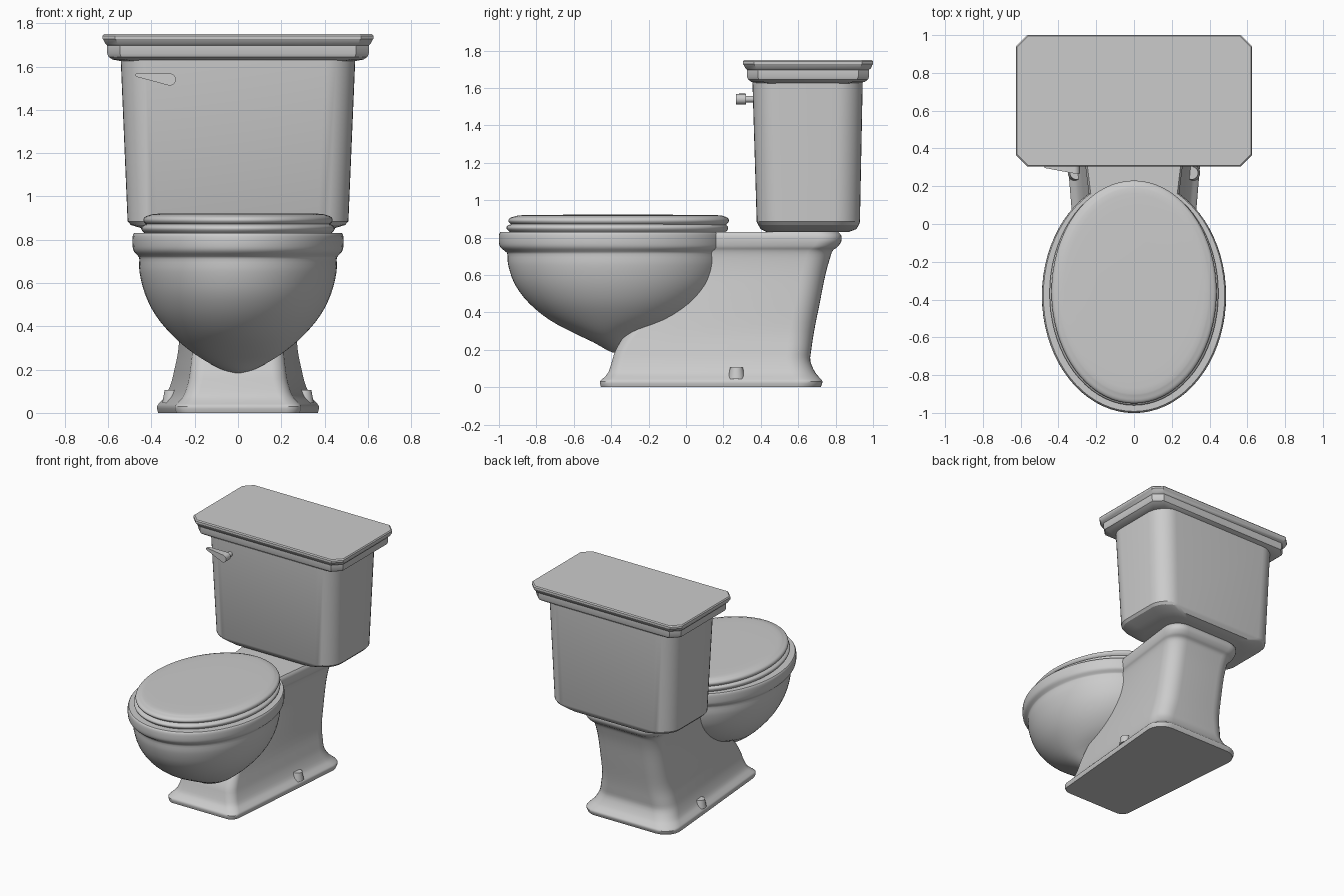
import bpy, bmesh, math
from mathutils import Vector

if "Cube" in bpy.data.objects:
    bpy.data.objects.remove(bpy.data.objects["Cube"])


def finish(name, bm, angle=35):
    bmesh.ops.recalc_face_normals(bm, faces=bm.faces)
    me = bpy.data.meshes.new(name)
    bm.to_mesh(me)
    bm.free()
    ob = bpy.data.objects.new(name, me)
    bpy.context.collection.objects.link(ob)
    bpy.ops.object.select_all(action='DESELECT')
    ob.select_set(True)
    bpy.context.view_layer.objects.active = ob
    bpy.ops.object.shade_smooth_by_angle(angle=math.radians(angle))
    return ob


def loft(name, rings, angle=35):
    """Skin a stack of equal-length point rings and cap both ends."""
    bm = bmesh.new()
    rows = [[bm.verts.new(p) for p in r] for r in rings]
    n = len(rows[0])
    for a, b in zip(rows, rows[1:]):
        for i in range(n):
            j = (i + 1) % n
            bm.faces.new((a[i], a[j], b[j], b[i]))
    bm.faces.new(rows[0][::-1])
    bm.faces.new(rows[-1])
    return finish(name, bm, angle)


def refine(rows, k=3):
    """Catmull-Rom interpolation between profile rows."""
    out = []
    for i in range(len(rows) - 1):
        p0, p1, p2 = rows[max(i - 1, 0)], rows[i], rows[i + 1]
        p3 = rows[min(i + 2, len(rows) - 1)]
        for s in range(k):
            t = s / k
            out.append([0.5 * (2 * b + (c - a) * t + (2 * a - 5 * b + 4 * c - d) * t * t
                               + (3 * b - a - 3 * c + d) * t ** 3)
                        for a, b, c, d in zip(p0, p1, p2, p3)])
    return out + [list(rows[-1])]


def oval(z, yf, yb, w, n=72):
    c, h = (yf + yb) / 2, (yb - yf) / 2
    return [(w * math.cos(2 * math.pi * i / n), c + h * math.sin(2 * math.pi * i / n), z)
            for i in range(n)]


def box_ring(z, yf, yb, wf, wb, rf, rb, seg=8):
    """Rounded trapezoid outline: front/back y, half widths and corner radii."""
    cor = [Vector(c) for c in ((-wf, yf), (wf, yf), (wb, yb), (-wb, yb))]
    pts = []
    for i, r in enumerate((rf, rf, rb, rb)):
        p = cor[i]
        a = p + (cor[i - 1] - p).normalized() * r
        b = p + (cor[(i + 1) % 4] - p).normalized() * r
        for s in range(seg + 1):
            t = s / seg
            # conic blend close to a circular arc
            w0, w1, w2 = (1 - t) ** 2, 1.414 * t * (1 - t), t * t
            q = (a * w0 + p * w1 + b * w2) / (w0 + w1 + w2)
            pts.append((q.x, q.y, z))
    return pts


# Bowl: z, front y, back y, half width
bowl = [(.185, -.39, -.33, .02), (.20, -.425, -.30, .075), (.24, -.495, -.28, .15),
        (.29, -.60, -.20, .225), (.36, -.73, -.02, .305), (.45, -.84, .10, .38),
        (.55, -.915, .175, .43), (.65, -.95, .205, .455), (.71, -.955, .207, .456),
        (.725, -.965, .212, .462), (.745, -.99, .235, .48), (.77, -1.0, .24, .487),
        (.815, -1.0, .24, .487), (.83, -.992, .235, .48)]
loft("bowl", [oval(*r) for r in refine(bowl)])

# Pedestal with flared foot and rear deck: z, front y, back y, half widths
ped = [(0, -.455, .72, .28, .38), (.03, -.46, .73, .285, .385), (.05, -.44, .715, .27, .37),
       (.08, -.415, .69, .245, .345), (.14, -.395, .665, .225, .32),
       (.20, -.375, .67, .215, .305), (.30, -.31, .685, .205, .285),
       (.45, -.15, .715, .20, .28), (.60, 0, .745, .20, .28), (.69, .05, .77, .205, .285),
       (.73, .05, .785, .21, .295), (.75, .05, .81, .22, .31), (.78, .05, .83, .225, .32),
       (.81, .05, .83, .225, .32), (.83, .05, .815, .215, .31)]
loft("pedestal", [box_ring(*r, .06, .13) for r in refine(ped)])

# Seat ring and seat cover
seat = [(.825, -.935, .205, .425), (.838, -.952, .22, .44), (.85, -.96, .225, .447),
        (.862, -.955, .222, .443), (.872, -.935, .205, .425)]
loft("seat", [oval(*r) for r in refine(seat)], 50)
cover = [(.868, -.93, .215, .42), (.88, -.945, .225, .433), (.892, -.95, .23, .437),
         (.905, -.94, .222, .43), (.913, -.915, .205, .41), (.92, -.87, .16, .37),
         (.922, -.65, -.08, .2)]
loft("seat_cover", [oval(*r) for r in refine(cover)], 50)

# Tank: z, front y, back y, half width, corner radius
tank = [(.83, .43, .87, .34, .14), (.845, .40, .91, .42, .14), (.868, .385, .925, .495, .14),
        (.885, .378, .93, .51, .14), (1.64, .355, .945, .542, .14)]
loft("tank", [box_ring(z, a, b, w, w, r, r) for z, a, b, w, r in tank], 25)

# Tank lid with chamfered corners: z, outward inset
lid = [(1.625, .085), (1.632, .045), (1.645, .027), (1.66, .021), (1.697, .021), (1.705, .012),
       (1.722, .004), (1.728, 0), (1.742, 0), (1.75, .006)]
loft("tank_lid", [box_ring(z, .305 + i, 1 - i, .625 - i, .625 - i, .058, .058, 1)
                  for z, i in lid], 30)


def cone(name, center, r1, r2, depth, turn=0):
    bm = bmesh.new()
    bmesh.ops.create_cone(bm, cap_ends=True, segments=24, radius1=r1, radius2=r2, depth=depth)
    ob = finish(name, bm)
    ob.location = center
    ob.rotation_euler.x = turn
    return ob


# Floor bolt caps
for side, s in (("left", -1), ("right", 1)):
    cone(side + "_bolt_cap", (s * .305, .27, .075), .045, .034, .06)

# Flush lever: stem and teardrop handle tapering to a thin tip
cone("lever_stem", (-.315, .34, 1.54), .018, .018, .09, math.pi / 2)
arc = [math.radians(-100 + 200 * i / 16) for i in range(17)]
outline = [(-.315 + .028 * math.cos(a), 1.54 + .028 * math.sin(a)) for a in arc]
outline += [(-.46, 1.57), (-.473, 1.566), (-.473, 1.556), (-.46, 1.55)]
front = [(x, .267 + .03 * min(1, max(0, (-.315 - x) / .16)), z) for x, z in outline]
back = [(x, .322 - .005 * (x < -.4), z) for x, z in outline]
loft("lever_handle", [front, back])
